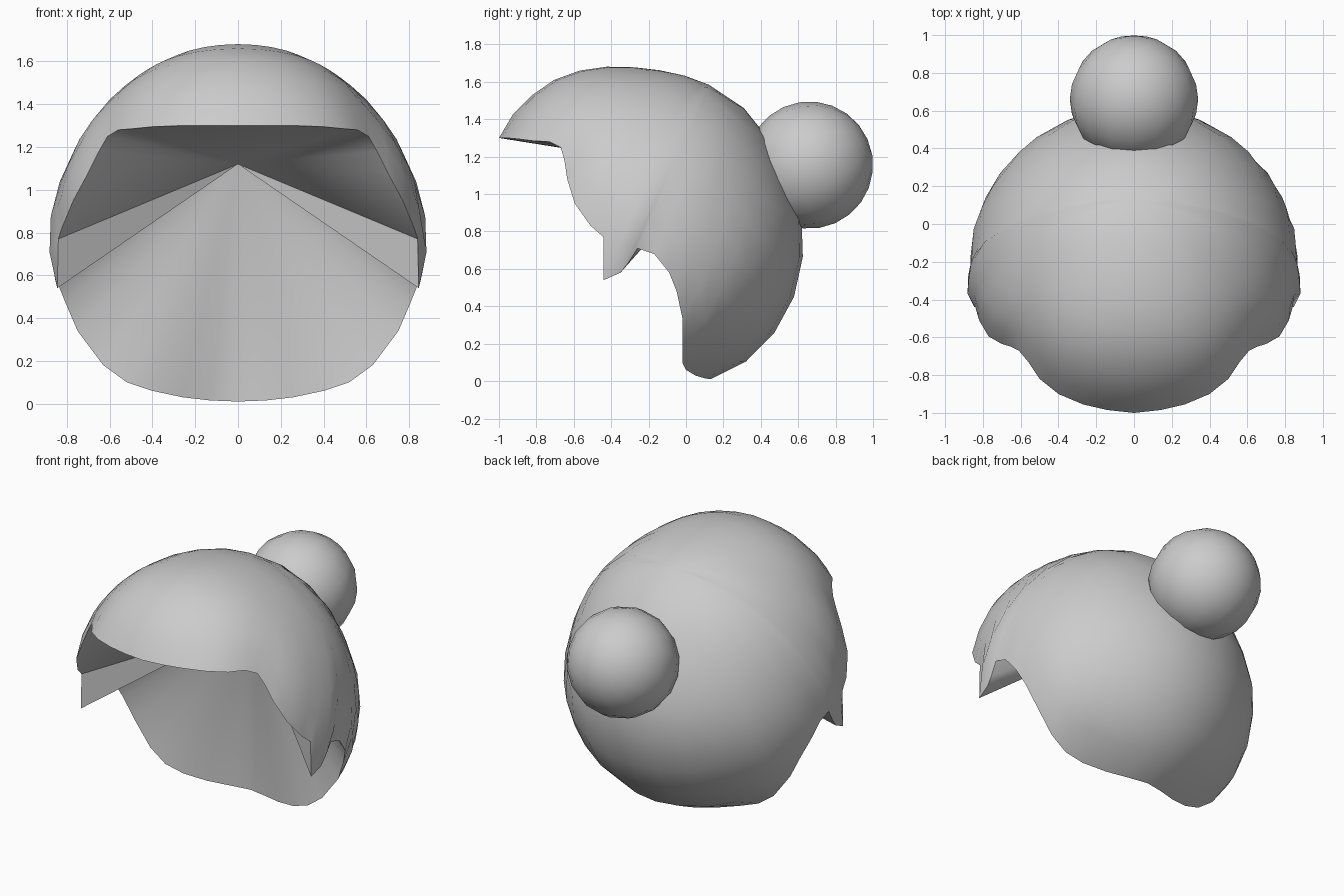
import bpy, bmesh, math
from mathutils import Vector

if "Cube" in bpy.data.objects:
    bpy.data.objects.remove(bpy.data.objects["Cube"])

grey = bpy.data.materials.new("hair grey")
grey.diffuse_color = (0.6, 0.6, 0.6, 1)
grey.use_nodes = True
grey.node_tree.nodes["Principled BSDF"].inputs["Base Color"].default_value = grey.diffuse_color

C = Vector((0, -0.25, 0.75))          # centre of the hair volume
POLE = Vector((0, 0.4, 0.9)).normalized()
APEX = (0, 0.13, 1.12)                # deepest point of the hollow underside
HALF_WIDTH = 0.87
RINGS = 9

# Middle outline (y, z): fringe, crown, nape, then a hidden closing arc
OUTLINE = [(-1, 1.3), (-.93, 1.42), (-.81, 1.54), (-.66, 1.635), (-.44, 1.68),
           (-.22, 1.67), (.06, 1.61), (.19, 1.55), (.32, 1.45), (.42, 1.33),
           (.53, 1.11), (.61, .92), (.63, .78), (.615, .6), (.57, .43), (.5, .3),
           (.41, .18), (.3, .09), (.13, .01), (-.25, -.03), (-.8, .25), (-1.02, .75)]
# Right half of the hairline: fringe, sidelock, notch, nape
RIM = [(0, -1, 1.3), (.14, -.985, 1.3), (.27, -.955, 1.3), (.4, -.9, 1.295),
       (.5, -.82, 1.285), (.56, -.73, 1.28), (.61, -.67, 1.25), (.65, -.65, 1.18),
       (.7, -.635, 1.08), (.77, -.595, .95), (.82, -.51, .83), (.84, -.44, .77),
       (.845, -.44, .54), (.855, -.35, .58), (.86, -.31, .63), (.865, -.26, .71),
       (.865, -.17, .68), (.85, -.09, .58), (.81, -.05, .48), (.75, -.02, .34),
       (.63, -.02, .18), (.52, -.02, .1), (.4, 0, .06), (.26, .05, .03), (.13, .1, .015),
       (0, .13, .01)]

polar = sorted((math.atan2(z - C.z, y - C.y), math.hypot(y - C.y, z - C.z))
               for y, z in OUTLINE)
polar = [(polar[-1][0] - math.tau, polar[-1][1])] + polar + \
        [(polar[0][0] + math.tau, polar[0][1])]


def radius(d):
    """Distance from the centre to the hair surface along unit direction d."""
    a = math.atan2(d.z, d.y)
    for (a0, r0), (a1, r1) in zip(polar, polar[1:]):
        if a0 <= a <= a1:
            rm = r0 + (r1 - r0) * (a - a0) / (a1 - a0)
            break
    return 1 / math.sqrt((d.x / HALF_WIDTH) ** 2 + (1 - d.x ** 2) / rm ** 2)


def finish(bm, name):
    bmesh.ops.recalc_face_normals(bm, faces=bm.faces)
    me = bpy.data.meshes.new(name)
    bm.to_mesh(me)
    bm.free()
    ob = bpy.data.objects.new(name, me)
    bpy.context.collection.objects.link(ob)
    me.materials.append(grey)
    bpy.ops.object.select_all(action='DESELECT')
    ob.select_set(True)
    bpy.context.view_layer.objects.active = ob
    bpy.ops.object.shade_smooth_by_angle(angle=math.radians(40))
    return ob


# Hair cap: rings running from the crown pole to the hairline
loop = [Vector(p) for p in RIM]
loop += [Vector((-p[0], p[1], p[2])) for p in RIM[-2:0:-1]]
n = len(loop)
bm = bmesh.new()
top = bm.verts.new(C + POLE * radius(POLE))
rings = []
for k in range(1, RINGS + 1):
    t = k / RINGS
    ring = []
    for p in loop:
        rim_dir = (p - C).normalized()
        fit = (p - C).length / radius(rim_dir)
        d = POLE.slerp(rim_dir, t)
        ring.append(bm.verts.new(C + d * radius(d) * (1 + (fit - 1) * t ** 4)))
    rings.append(ring)
apex = bm.verts.new(APEX)
for i in range(n):
    j = (i + 1) % n
    bm.faces.new((top, rings[0][i], rings[0][j]))
    for a, b in zip(rings, rings[1:]):
        bm.faces.new((a[i], b[i], b[j], a[j]))
    bm.faces.new((rings[-1][i], apex, rings[-1][j]))   # hollow underside
finish(bm, "hair_cap")

# Bun at the back
bm = bmesh.new()
bmesh.ops.create_uvsphere(bm, u_segments=16, v_segments=12, radius=0.34)
bun = finish(bm, "hair_bun")
bun.location = (0, 0.66, 1.155)
bun.rotation_euler = (math.radians(-66), 0, 0)
